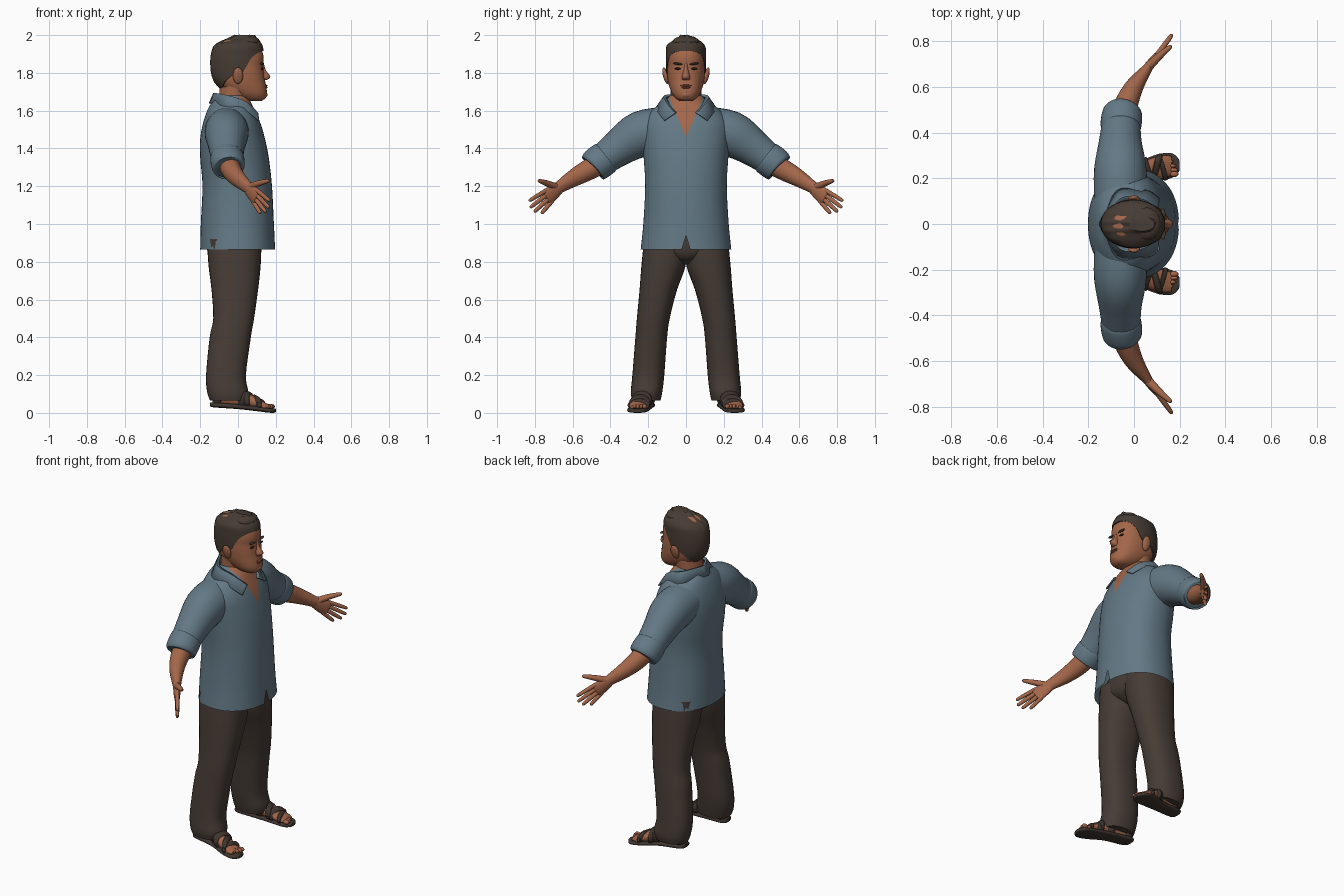
import bpy, bmesh
from math import sin, cos, pi, radians
from mathutils import Vector, Matrix

if "Cube" in bpy.data.objects:
    bpy.data.objects.remove(bpy.data.objects["Cube"])

X, Y, Z = Vector((1, 0, 0)), Vector((0, 1, 0)), Vector((0, 0, 1))
SIDES = (("left", 1), ("right", -1))
parts = []


def material(name, *rgb):
    mat = bpy.data.materials.new(name)
    mat.use_nodes = True
    mat.diffuse_color = (*rgb, 1)
    mat.node_tree.nodes["Principled BSDF"].inputs["Base Color"].default_value = (*rgb, 1)
    return mat


SHIRT = material("blue_shirt", .125, .19, .235)
SKIN = material("skin", .37, .135, .068)
LIPS = material("lips", .25, .08, .05)
PANTS = material("brown_trousers", .062, .045, .036)
HAIR = material("dark_hair", .062, .044, .034)
LEATHER = material("sandal_leather", .05, .036, .029)
DARK = material("eye_dark", .02, .012, .01)


def finish(name, bm, mat, side=1):
    for v in bm.verts:
        v.co.y *= side
    bmesh.ops.recalc_face_normals(bm, faces=bm.faces)
    mesh = bpy.data.meshes.new(name)
    bm.to_mesh(mesh)
    bm.free()
    mesh.materials.append(mat)
    obj = bpy.data.objects.new(name, mesh)
    bpy.context.collection.objects.link(obj)
    parts.append(obj)
    return obj


def mix(rows, t):
    """Smooth curve through rows of numbers, t counted in rows."""
    i = max(0, min(int(t), len(rows) - 2))
    f = t - i
    a, b, c, d = (rows[max(0, min(j, len(rows) - 1))] for j in range(i - 1, i + 3))
    return [q + f / 2 * (r - p + f * (2 * p - 5 * q + 4 * r - s + f * (3 * (q - r) + s - p)))
            for p, q, r, s in zip(a, b, c, d)]


def spline(rows, k):
    return [mix(rows, i / k) for i in range((len(rows) - 1) * k + 1)]


def grid(name, mat, lines, closed=True, caps=(True, True), side=1):
    bm = bmesh.new()
    rings = [[bm.verts.new(p) for p in line] for line in lines]
    n = len(rings[0])
    for low, high in zip(rings, rings[1:]):
        for j in range(n if closed else n - 1):
            bm.faces.new((low[j], low[(j + 1) % n], high[(j + 1) % n], high[j]))
    if closed:
        for ring, cap in ((rings[0], caps[0]), (rings[-1], caps[1])):
            if cap:
                bm.faces.new(ring)
    return finish(name, bm, mat, side)


def loft(name, mat, rows, axis=None, p=2, n=32, k=4, caps=(True, True), side=1):
    """Rows hold centre x, y, z and two radii; sections face axis or the path."""
    rows = spline(rows, k)
    lines = []
    ref = {2: X, 0: Y}[axis.to_tuple().index(1)] if axis else Z
    for i, row in enumerate(rows):
        ahead, behind = rows[min(i + 1, len(rows) - 1)], rows[max(i - 1, 0)]
        t = axis or (Vector(ahead[:3]) - Vector(behind[:3])).normalized()
        u = (ref - t * ref.dot(t)).normalized()
        v = t.cross(u)
        ring = []
        for j in range(n):
            c, s = cos(2 * pi * j / n), sin(2 * pi * j / n)
            c, s = (abs(q) ** (2 / p) * (1 if q > 0 else -1) for q in (c, s))
            ring.append(Vector(row[:3]) + u * c * row[3] + v * s * row[4])
        lines.append(ring)
    return grid(name, mat, lines, caps=caps, side=side)


def slab(z, back, front, outer, inner=None):
    inner = -outer if inner is None else inner
    return ((back + front) / 2, (inner + outer) / 2, z, (front - back) / 2, (outer - inner) / 2)


def slabs(table):
    return [slab(*row) for row in table]


def blob(name, mat, centre, size, side=1, tilt=0):
    bm = bmesh.new()
    place = Matrix.Translation(centre) @ Matrix.Rotation(tilt, 4, "X") @ Matrix.Diagonal((*size, 1))
    bmesh.ops.create_uvsphere(bm, u_segments=20, v_segments=12, radius=1, matrix=place)
    return finish(name, bm, mat, side)


# Shirt body, with a skin-coloured V at the neck and a notch in the front hem
shirt = loft("shirt_body", SHIRT, slabs((
    (.865, -.2, .197, .24), (1, -.197, .19, .226), (1.2, -.188, .18, .216),
    (1.35, -.2, .163, .224), (1.45, -.2, .143, .232), (1.53, -.186, .12, .23),
    (1.6, -.163, .09, .185), (1.645, -.138, .068, .118), (1.68, -.115, .045, .085))),
    Z, p=2.2, n=64, caps=(False, False))
shirt.data.materials.append(SKIN)
bm = bmesh.new()
bm.from_mesh(shirt.data)
for start, slope in ((1.46, .43), (.94, -.3)):
    for way in (1, -1):
        bmesh.ops.bisect_plane(bm, geom=bm.verts[:] + bm.edges[:] + bm.faces[:],
                               plane_co=(0, 0, start), plane_no=(0, way, -slope))
    inside = []
    for f in bm.faces:
        c = f.calc_center_median()
        if c.x > 0 and abs(c.y) < slope * (c.z - start):
            inside.append(f)
    if slope > 0:
        for f in inside:
            f.material_index = 1
    else:
        bmesh.ops.delete(bm, geom=inside, context="FACES")
bm.to_mesh(shirt.data)
bm.free()

# Neck and head
loft("neck", SKIN, ((-.035, 0, 1.58, .08, .085), (-.025, 0, 1.66, .076, .08),
                    (-.01, 0, 1.76, .085, .085)), Z)
loft("head", SKIN, slabs((
    (1.652, .05, .125, .035), (1.665, .01, .145, .055), (1.69, -.04, .153, .074),
    (1.725, -.095, .15, .088), (1.76, -.125, .143, .096), (1.8, -.133, .138, .1),
    (1.84, -.136, .134, .1), (1.88, -.135, .136, .1), (1.92, -.125, .126, .094),
    (1.96, -.095, .1, .072), (1.98, -.06, .07, .04))), Z, p=2.3, n=40)
loft("nose", SKIN, slabs(((1.85, .11, .137, .009), (1.815, .11, .147, .013),
                          (1.78, .11, .171, .022), (1.762, .11, .152, .02))), Z, n=20)
blob("upper_lip", LIPS, (.147, 0, 1.733), (.009, .03, .005))
blob("lower_lip", LIPS, (.147, 0, 1.723), (.009, .025, .006))
blob("chin", SKIN, (.128, 0, 1.685), (.028, .035, .022))

# Hair follows a hairline that dips at the sideburns and nape
shape = ((1.7, -.085, .14, .085), (1.75, -.127, .14, .102), (1.8, -.143, .14, .105),
         (1.85, -.147, .14, .107), (1.9, -.143, .138, .106), (1.95, -.12, .127, .098),
         (2, -.02, .09, .03))
hairline = [(z,) for z in (1.915, 1.915, 1.905, 1.875, 1.8, 1.79, 1.76, 1.73, 1.72, 1.72)]
lines = []
for step in range(-1, 15):
    ring = []
    for j in range(64):
        a = 2 * pi * j / 64
        low = mix(hairline, min(a, 2 * pi - a) / pi * (len(hairline) - 1))[0]
        lift = sin(max(step, 0) / 14 * pi / 2)
        z = low + (1.998 - low) * lift
        _, back, front, half = mix(shape, (z - 1.7) / .05)
        size = .9 if step < 0 else 1
        y = sin(a) * half * size
        wave = .004 * lift * sin(y * 170)
        ring.append(((front + back) / 2 + cos(a) * (front - back) / 2 * size, y, z + wave))
    lines.append(ring)
grid("hair", HAIR, lines, caps=(False, True))
blob("hair_quiff", HAIR, (.055, 0, 1.964), (.062, .072, .032))

# Hand directions
wrist = Vector((.05, .67, 1.195))
reach = Vector((.49, .67, -.56)).normalized()
across = (Z - reach * Z.dot(reach)).normalized()


def hand_point(along, off):
    return wrist + reach * along + across * off


foot = ((-.135, .203, .06, .024, .02), (-.1, .206, .08, .036, .04), (-.04, .214, .085, .039, .05),
        (.02, .226, .076, .042, .045), (.08, .24, .058, .049, .034), (.14, .252, .038, .049, .019),
        (.165, .255, .03, .04, .013))

for word, side in SIDES:
    def limb(name, mat, rows, **options):
        return loft(word + "_" + name, mat, rows, side=side, **options)

    # Face
    blob(word + "_eye", DARK, (.127, .04, 1.822), (.007, .02, .006), side)
    blob(word + "_eyebrow", HAIR, (.128, .042, 1.848), (.01, .027, .006), side, .1)
    blob(word + "_ear", SKIN, (.0, .108, 1.785), (.027, .014, .045), side, -.25)

    # Collar flap
    edges = [((-.115, 0, 1.69), (-.055, .095, 1.678), (.03, .092, 1.648), (.095, .05, 1.59)),
             ((-.13, 0, 1.695), (-.06, .112, 1.682), (.04, .108, 1.65), (.108, .06, 1.588)),
             ((-.155, 0, 1.64), (-.075, .148, 1.625), (.05, .15, 1.595), (.112, .115, 1.55))]
    flap = grid(word + "_collar", SHIRT, [spline(e, 5) for e in edges], closed=False, side=side)
    flap.modifiers.new("Thickness", "SOLIDIFY").thickness = .008

    # Sleeve, rolled cuff and forearm
    limb("sleeve", SHIRT, ((-.06, .1, 1.5, .12, .115), (-.06, .24, 1.475, .122, .115),
                           (-.06, .36, 1.4, .097, .094), (-.055, .46, 1.325, .08, .082)))
    limb("cuff", SHIRT, ((-.058, .415, 1.36, .076, .076), (-.058, .425, 1.352, .088, .088),
                         (-.055, .455, 1.33, .091, .09), (-.051, .488, 1.306, .087, .086),
                         (-.05, .495, 1.3, .074, .074)))
    limb("forearm", SKIN, ((-.055, .42, 1.34, .06, .058), (-.035, .52, 1.285, .055, .052),
                           (.0, .6, 1.24, .045, .041), (*wrist, .033, .025),
                           (*hand_point(.02, 0), .033, .022)))

    # Palm, fingers and thumb
    limb("palm", SKIN, [(*hand_point(d, 0), a, b) for d, a, b in (
        (-.01, .03, .022), (.05, .042, .02), (.095, .043, .015), (.105, .035, .01))])
    fingers = (("index", .034, .205), ("middle", .012, .22), ("ring", -.011, .21), ("little", -.033, .175))
    for name, off, length in fingers:
        limb(name + "_finger", SKIN, [(*hand_point(.08 + (length - .08) * f, off * (1 + f / 2)), r, r)
             for f, r in ((0, .012), (.5, .0115), (.93, .009), (1, .003))], n=12)
    limb("thumb", SKIN, [(*p, r, r) for p, r in (
        (hand_point(.02, .015), .02), (Vector((.11, .735, 1.215)), .016),
        (Vector((.157, .775, 1.228)), .01), (Vector((.164, .78, 1.23)), .003))], n=16)

    # Trouser leg
    limb("trouser_leg", PANTS, slabs((
        (.92, -.165, .125, .222, -.01), (.78, -.156, .12, .236, .002), (.65, -.14, .106, .246, .048),
        (.5, -.131, .085, .26, .086), (.4, -.15, .068, .268, .1), (.2, -.169, .042, .284, .115),
        (.11, -.163, .055, .292, .126), (.065, -.148, .045, .285, .135))), axis=Z, p=2.3)

    # Foot, toes and sandal
    limb("foot", SKIN, foot, axis=X)
    for i in range(5):
        blob(word + "_toe", SKIN, (.176 - i * i * .0025, .219 + i * .018, .034),
             (.019, .013 if i == 0 else .009, .013), side)
    limb("sandal_sole", LEATHER, (
        (-.148, .205, .045, .02, .01), (-.125, .207, .042, .043, .013), (0, .222, .033, .046, .013),
        (.1, .247, .022, .058, .013), (.165, .256, .013, .054, .012), (.195, .256, .012, .03, .011),
        (.2, .256, .012, .01, .008)), axis=X, p=3)
    for i, (start, end) in enumerate(((0, 1.2), (2.6, 3.3), (3.4, 3.9), (4, 4.45), (4.6, 5))):
        band = []
        for f, grow in ((0, 0), (.15, .008), (.85, .008), (1, 0)):
            x, y, z, a, b = mix(foot, start + (end - start) * f)
            band.append((x, y, z, a + grow, b + grow))
        strap = limb("sandal_strap", LEATHER, band, axis=X, k=2)
        # Straps slant alternately across the foot
        for v in strap.data.vertices:
            v.co.x += (v.co.y * side - .235) * (0, .25, -.3, .25, -.25)[i]

# Seat of the trousers joins both legs
loft("trouser_seat", PANTS, slabs(((.785, -.07, .05, .03), (.82, -.14, .105, .12),
                                   (.87, -.165, .125, .22), (.95, -.165, .125, .2))), Z)

# Smooth shading with sharp creases
bpy.ops.object.select_all(action="DESELECT")
for obj in parts:
    obj.select_set(True)
bpy.context.view_layer.objects.active = shirt
bpy.ops.object.shade_smooth_by_angle(angle=radians(50))
